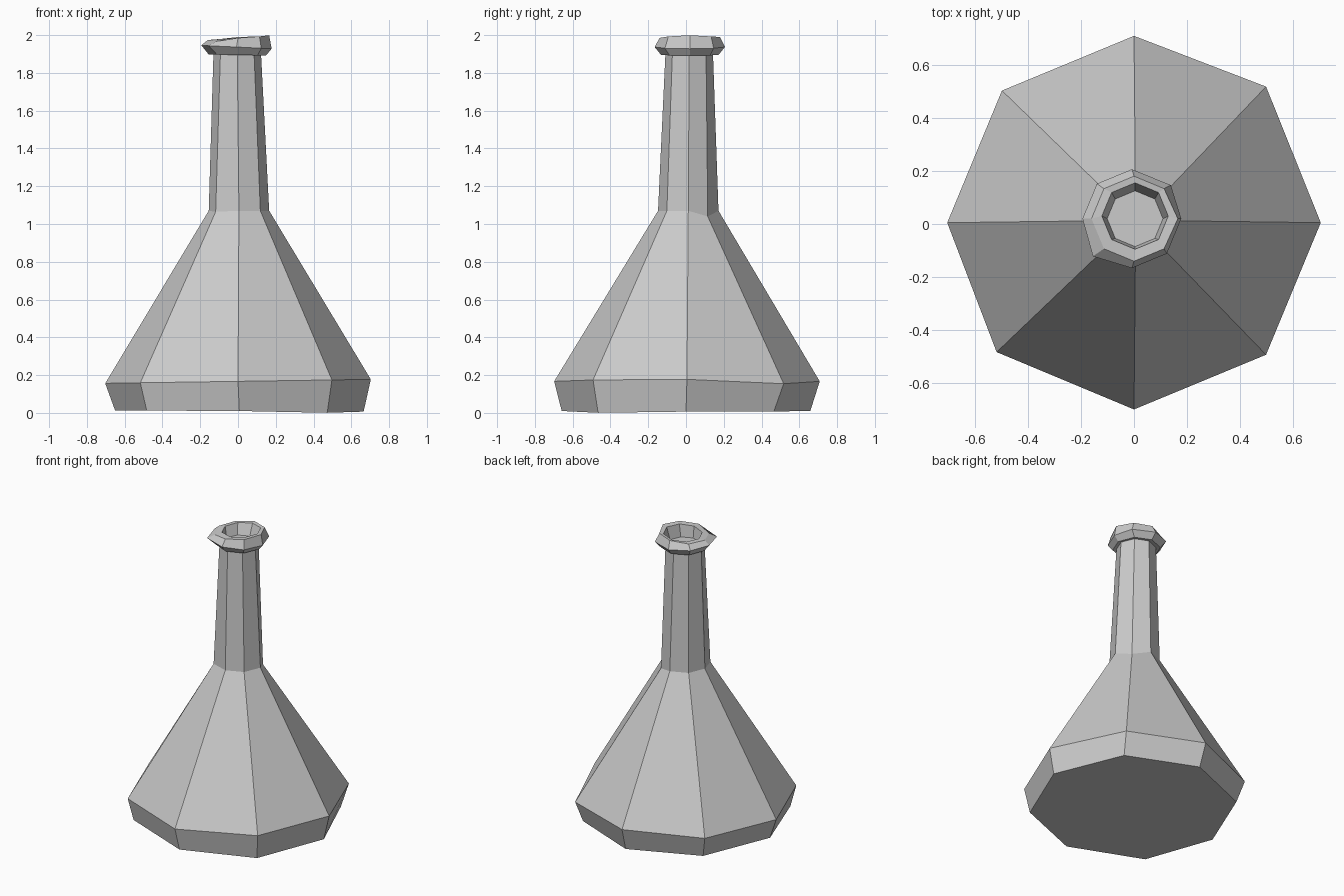
import bpy, bmesh, math
from mathutils import Vector

cube = bpy.data.objects.get("Cube")
if cube:
    bpy.data.objects.remove(cube)

SIDES = 8
grey = bpy.data.materials.new("plain_grey")
grey.use_nodes = True
colour = (0.6, 0.6, 0.6, 1)
grey.diffuse_color = colour
grey.node_tree.nodes["Principled BSDF"].inputs["Base Color"].default_value = colour


def ring(bm, radius, cx, cy, z, tilt=0.0, nudges=None):
    """Eight-sided loop, tilted along x, with hand-made corner nudges."""
    loop = []
    for i in range(SIDES):
        a = math.tau * i / SIDES
        p = Vector((cx + radius * math.cos(a), cy + radius * math.sin(a), z))
        p.z += tilt * radius * math.cos(a)
        p += Vector((nudges or {}).get(i, (0, 0, 0)))
        loop.append(bm.verts.new(p))
    return loop


def lathe(name, rings, cap_start=False, cap_end=False):
    """Skin a stack of loops into one flat-shaded part."""
    bm = bmesh.new()
    loops = [ring(bm, *r) for r in rings]
    for low, high in zip(loops, loops[1:]):
        for i in range(SIDES):
            j = (i + 1) % SIDES
            bm.faces.new((low[i], low[j], high[j], high[i]))
    if cap_start:
        bm.faces.new(loops[0][::-1])
    if cap_end:
        bm.faces.new(loops[-1])
    mesh = bpy.data.meshes.new(name)
    bm.to_mesh(mesh)
    bm.free()
    mesh.materials.append(grey)
    obj = bpy.data.objects.new(name, mesh)
    bpy.context.collection.objects.link(obj)
    return obj


# Conical flask body and tapering neck, closed under the mouth
lathe("flask_body", [
    (0.658, 0.007, 0.0, 0.01, -0.005, {7: (0, 0, -0.007), 5: (-0.025, 0, 0)}),
    (0.703, 0.0, 0.005, 0.167, 0.015, {1: (0, 0.015, -0.02), 5: (-0.02, 0.01, 0)}),
    (0.16, 0.005, 0.012, 1.07, 0.0, {1: (-0.005, -0.01, -0.03), 5: (-0.01, 0, -0.005)}),
    (0.126, -0.004, 0.017, 1.9),
], cap_start=True, cap_end=True)

# Uneven rolled lip with a shallow mouth
lathe("flask_lip", [
    (0.115, 0.0, 0.017, 1.9),
    (0.152, -0.004, 0.02, 1.895, -0.02),
    (0.186, -0.008, 0.02, 1.937, -0.05, {5: (-0.015, -0.01, 0), 1: (0.015, -0.005, 0)}),
    (0.16, 0.0, 0.02, 1.985, 0.07, {0: (0.005, 0, 0.003), 2: (0, 0, 0.005), 5: (0, 0, -0.01)}),
    (0.125, 0.004, 0.03, 1.985, 0.06),
    (0.105, 0.004, 0.02, 1.905),
], cap_end=True)
